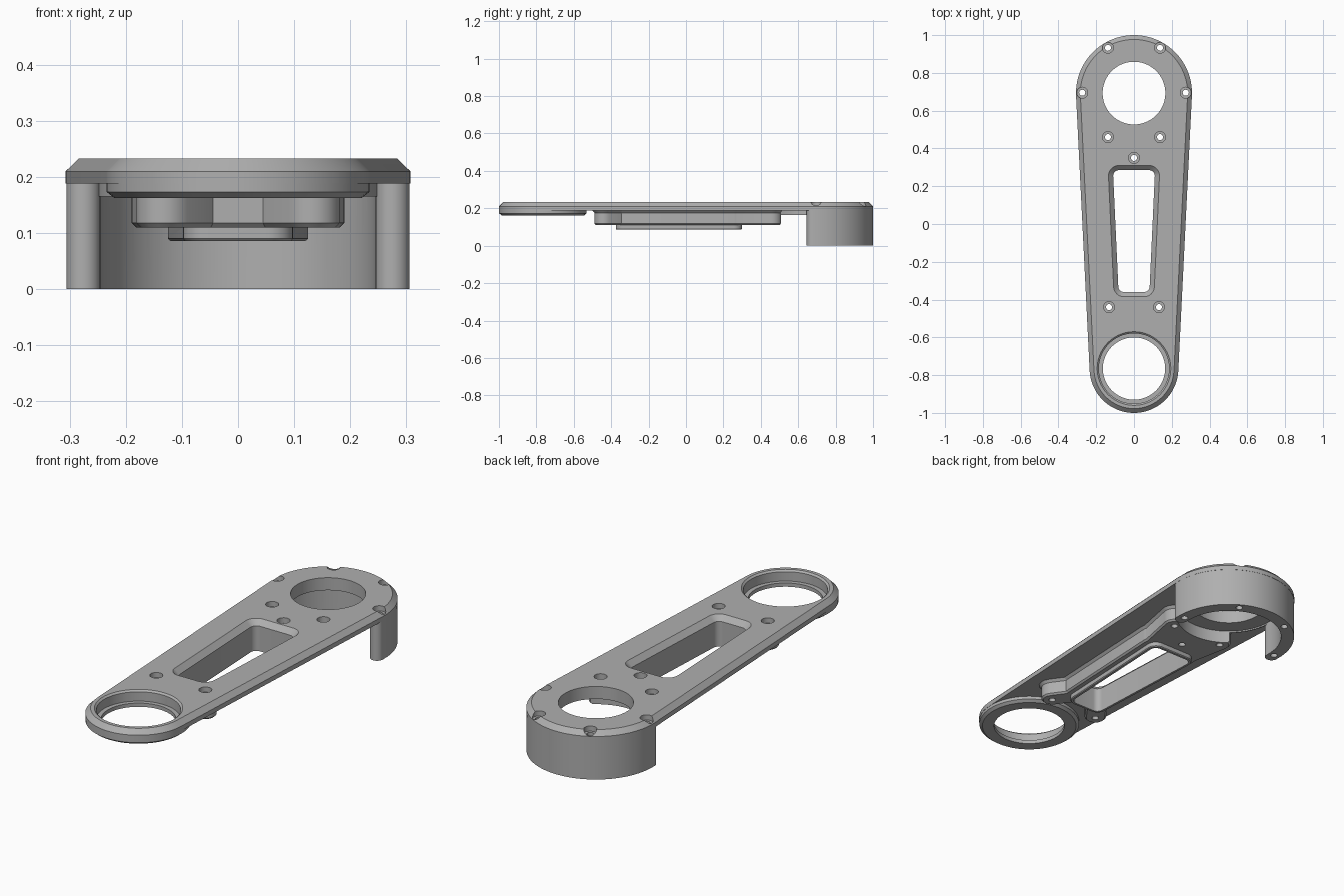
import bpy, bmesh
from math import sin, cos, pi, asin, atan2

cube = bpy.data.objects.get("Cube")
if cube:
    bpy.data.objects.remove(cube, do_unlink=True)

BACK_Y, BACK_R = 0.693, 0.307
FRONT_Y, FRONT_R = -0.765, 0.235
TOP, UNDER = 0.233, 0.188

metal = bpy.data.materials.new("grey_metal")
metal.use_nodes = True
metal.diffuse_color = (0.43, 0.43, 0.43, 1)
metal.node_tree.nodes["Principled BSDF"].inputs["Base Color"].default_value = (0.43, 0.43, 0.43, 1)


def arc(cx, cy, r, a0, a1, n):
    steps = [a0 + (a1 - a0) * i / n for i in range(n + 1)]
    return [(cx + r * cos(a), cy + r * sin(a)) for a in steps]


def circle(cx, cy, r, n=72):
    return arc(cx, cy, r, 0, 2 * pi, n)[:-1]


def arm_outline(inset):
    """Two circles of different size joined by their tangents."""
    a = asin((BACK_R - FRONT_R) / (BACK_Y - FRONT_Y))
    return (arc(0, BACK_Y, BACK_R - inset, -a, pi + a, 64)
            + arc(0, FRONT_Y, FRONT_R - inset, pi + a, 2 * pi - a, 56))


def rounded(points, r, n=8):
    """Counter-clockwise convex polygon grown by r with round corners."""
    out, count = [], len(points)
    for i, (x, y) in enumerate(points):
        px, py = points[i - 1]
        qx, qy = points[(i + 1) % count]
        a0 = atan2(y - py, x - px) - pi / 2
        a1 = atan2(qy - y, qx - x) - pi / 2
        while a1 <= a0:
            a1 += 2 * pi
        out += arc(x, y, r, a0, a1, n)
    return out


def loft(name, layers):
    """Closed solid through outlines at rising heights."""
    bm = bmesh.new()
    rings = [[bm.verts.new((x, y, z)) for x, y in pts] for pts, z in layers]
    bm.faces.new(rings[0][::-1])
    bm.faces.new(rings[-1])
    n = len(rings[0])
    for low, high in zip(rings, rings[1:]):
        for i in range(n):
            j = (i + 1) % n
            bm.faces.new((low[i], low[j], high[j], high[i]))
    bmesh.ops.recalc_face_normals(bm, faces=bm.faces)
    mesh = bpy.data.meshes.new(name)
    bm.to_mesh(mesh)
    bm.free()
    mesh.materials.append(metal)
    obj = bpy.data.objects.new(name, mesh)
    bpy.context.collection.objects.link(obj)
    return obj


def turned(name, x, y, profile, n=72):
    return loft(name, [(circle(x, y, r, n), z) for r, z in profile])


def combine(body, tool, operation):
    mod = body.modifiers.new("combine", 'BOOLEAN')
    mod.operation, mod.solver, mod.object = operation, 'EXACT', tool
    bpy.context.view_layer.update()
    deps = bpy.context.evaluated_depsgraph_get()
    mesh = bpy.data.meshes.new_from_object(body.evaluated_get(deps))
    body.modifiers.clear()
    body.data = mesh
    bpy.data.objects.remove(tool, do_unlink=True)


def add(tool):
    combine(body, tool, 'UNION')


def cut(tool):
    tool.hide_render = True
    combine(body, tool, 'DIFFERENCE')


# Main plate with chamfered top edge
body = loft("actuator_arm", [(arm_outline(0), UNDER), (arm_outline(0), 0.21),
                             (arm_outline(0.023), TOP)])

# Bearing seat at the front and flange under the rear opening
add(turned("bearing_seat", 0, FRONT_Y, [(0.22, 0.162), (0.234, 0.173), (0.234, 0.2)]))
add(turned("rear_flange", 0, BACK_Y, [(0.25, 0.165), (0.25, 0.2)]))

# Frame under the window, with screw lobes
window = [(-0.053, -0.33), (0.053, -0.33), (0.08, 0.255), (-0.08, 0.255)]


def underside(name, points, r):
    add(loft(name, [(rounded(points, r - 0.008), 0.11), (rounded(points, r), 0.118),
                    (rounded(points, r), 0.176), (rounded(points, r + 0.012), 0.189),
                    (rounded(points, r + 0.012), 0.2)]))


underside("window_frame", window, 0.075)
underside("rear_web", [(-0.1, 0.27), (0.1, 0.27), (0.138, 0.46), (-0.138, 0.46)], 0.0515)
for side in (-1, 1):
    underside("front_lobe", [(side * 0.06, -0.34), (side * 0.132, -0.44)], 0.0505)
add(loft("window_rim", [(rounded(window, 0.041), 0.086), (rounded(window, 0.045), 0.09),
                        (rounded(window, 0.045), 0.13)]))

# Round clearance inside the rear housing
cut(turned("housing_clearance", 0, BACK_Y, [(0.245, -0.1), (0.245, 0.172)]))

# Half-ring housing wall with rounded ends
mid, half, end_y = 0.2755, 0.0305, 0.676
wall = (arc(0, BACK_Y, mid + half, 0, pi, 64)
        + arc(-mid, end_y, half, pi, 2 * pi, 12)
        + arc(0, BACK_Y, mid - half, pi, 0, 64)
        + arc(mid, end_y, half, pi, 2 * pi, 12))
add(loft("housing_wall", [(wall, 0), (wall, 0.195)]))

# Window, bearing bore and rear opening
cut(loft("window_cut", [(rounded(window, 0.03), -0.1), (rounded(window, 0.03), 0.208),
                        (rounded(window, 0.055), TOP), (rounded(window, 0.055), 0.3)]))
cut(turned("bearing_bore", 0, FRONT_Y, [(0.165, -0.1), (0.165, 0.18), (0.186, 0.18),
                                        (0.186, 0.225), (0.195, TOP), (0.195, 0.3)]))
cut(turned("rear_opening", 0, BACK_Y, [(0.166, -0.1), (0.166, 0.3)]))

# Counterbored screw holes
holes = [(0, 0.35)]
for side in (-1, 1):
    holes += [(side * x, y) for x, y in
              ((0.132, -0.44), (0.138, 0.46), (0.274, 0.695), (0.138, 0.933))]
for x, y in holes:
    cut(turned("screw_hole", x, y, [(0.016, -0.1), (0.016, 0.208), (0.029, 0.208),
                                    (0.029, 0.3)], 24))

# Smooth curves, crisp edges
bpy.ops.object.select_all(action='DESELECT')
body.select_set(True)
bpy.context.view_layer.objects.active = body
bpy.ops.object.shade_smooth_by_angle(angle=pi / 6)
